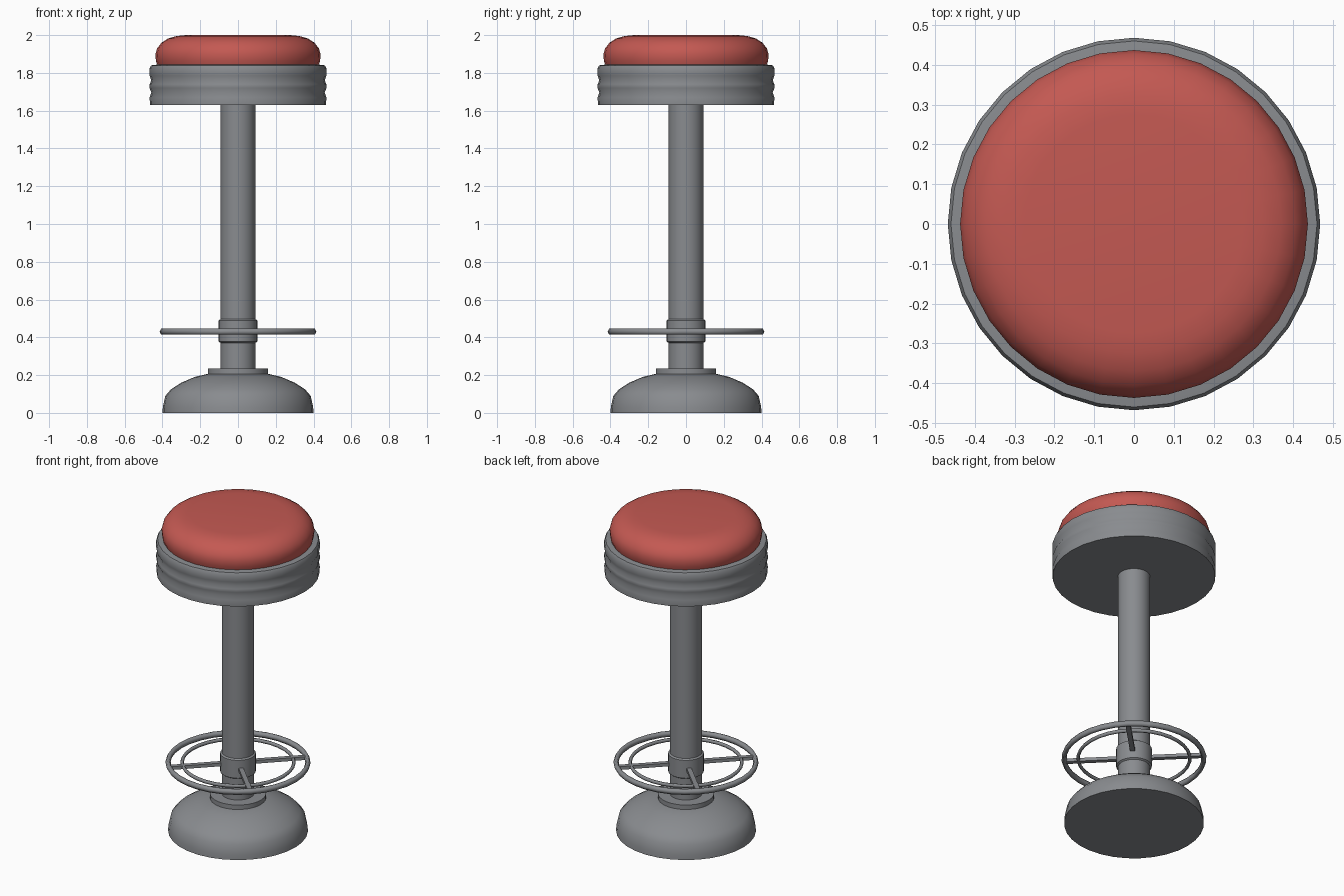
import bpy
import math
from mathutils import Matrix

cube = bpy.data.objects.get("Cube")
if cube:
    bpy.data.objects.remove(cube, do_unlink=True)


def make_material(name, color):
    mat = bpy.data.materials.new(name)
    mat.use_nodes = True
    mat.diffuse_color = color
    bsdf = next(n for n in mat.node_tree.nodes if n.type == 'BSDF_PRINCIPLED')
    bsdf.inputs["Base Color"].default_value = color
    return mat


METAL = make_material("grey metal", (0.25, 0.26, 0.275, 1))
RED = make_material("red vinyl", (0.55, 0.10, 0.085, 1))


def add_object(name, verts, faces, mat, angle=35):
    mesh = bpy.data.meshes.new(name)
    mesh.from_pydata(verts, [], faces)
    mesh.materials.append(mat)
    obj = bpy.data.objects.new(name, mesh)
    bpy.context.collection.objects.link(obj)
    bpy.ops.object.select_all(action='DESELECT')
    obj.select_set(True)
    bpy.context.view_layer.objects.active = obj
    bpy.ops.object.shade_smooth_by_angle(angle=math.radians(angle))
    return obj


def lathe(name, profile, mat, sides=32, closed=False, angle=35):
    """Turn (radius, height) points, listed bottom to top on the outside, about z."""
    verts = [(r * math.cos(math.tau * i / sides), r * math.sin(math.tau * i / sides), z)
             for r, z in profile for i in range(sides)]
    rows = len(profile)
    faces = []
    for k in range(rows if closed else rows - 1):
        a, b = k * sides, (k + 1) % rows * sides
        for i in range(sides):
            j = (i + 1) % sides
            faces.append((a + i, a + j, b + j, b + i))
    if not closed:
        faces.append(tuple(reversed(range(sides))))
        faces.append(tuple(range((rows - 1) * sides, rows * sides)))
    return add_object(name, verts, faces, mat, angle)


def ring(name, radius, width, height, z):
    """Ring with a six-sided section."""
    section = [(radius + width * math.cos(k * math.tau / 6),
                z + height * math.sin(k * math.tau / 6)) for k in range(6)]
    return lathe(name, section, METAL, closed=True, angle=70)


# Floor base and its collar
lathe("base", [(0.40, 0), (0.398, 0.03), (0.385, 0.09), (0.355, 0.125),
               (0.30, 0.16), (0.23, 0.19), (0.16, 0.207)], METAL)
lathe("base_collar", [(0.16, 0.2), (0.16, 0.235)], METAL)

# Column and footrest hub
lathe("column", [(0.092, 0.21), (0.092, 1.64)], METAL)
lathe("footrest_hub", [(0.092, 0.37), (0.102, 0.377), (0.102, 0.49),
                       (0.092, 0.497)], METAL)

# Footrest rings and diagonal spokes
ring("footrest_outer_ring", 0.40, 0.015, 0.018, 0.43)
ring("footrest_inner_ring", 0.32, 0.010, 0.011, 0.43)
for n in range(4):
    turn = Matrix.Rotation(math.radians(45 + 90 * n), 4, 'Z')
    bar = [(x, y, z) for x in (0.09, 0.40) for y, z in
           ((-0.014, 0.42), (0.014, 0.42), (0.014, 0.44), (-0.014, 0.44))]
    spoke = add_object(f"footrest_spoke_{n + 1}", bar,
                       [(3, 2, 1, 0), (4, 5, 6, 7), (0, 1, 5, 4),
                        (1, 2, 6, 5), (2, 3, 7, 6), (3, 0, 4, 7)], METAL)
    spoke.data.transform(turn)

# Ribbed seat drum
lathe("seat_drum", [(0.466, 1.63), (0.468, 1.67), (0.459, 1.695), (0.468, 1.72),
                    (0.468, 1.74), (0.459, 1.76), (0.468, 1.785), (0.468, 1.825),
                    (0.460, 1.84), (0.42, 1.845)], METAL, angle=50)

# Cushion
lathe("cushion", [(0.425, 1.835), (0.435, 1.865), (0.437, 1.90), (0.428, 1.93),
                  (0.405, 1.96), (0.37, 1.982), (0.325, 1.995), (0.275, 2.0)],
      RED, angle=50)
